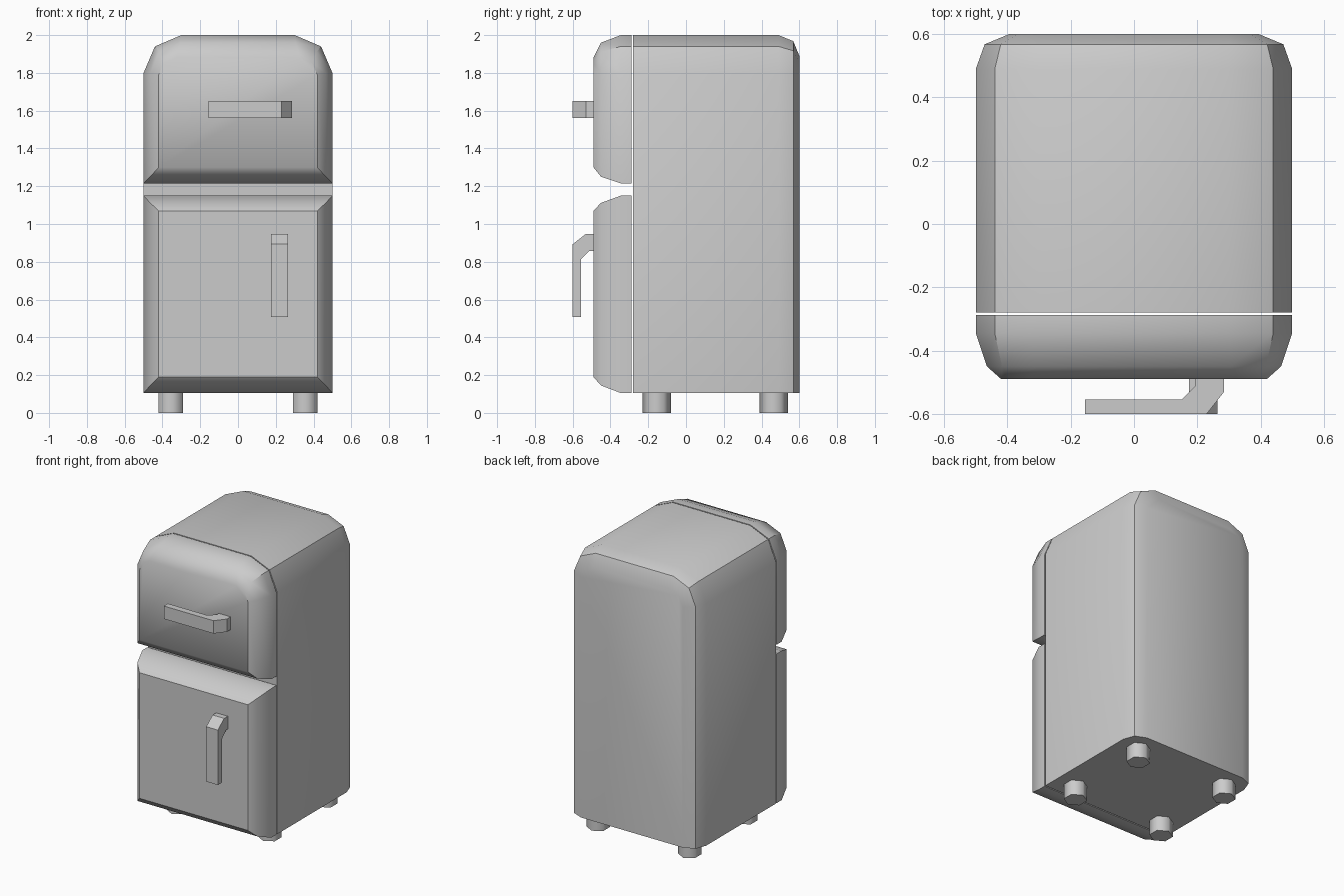
import bpy, bmesh
from math import radians

if "Cube" in bpy.data.objects:
    bpy.data.objects.remove(bpy.data.objects["Cube"])


def finish(bm, name, angle=40):
    bmesh.ops.recalc_face_normals(bm, faces=bm.faces)
    mesh = bpy.data.meshes.new(name)
    bm.to_mesh(mesh)
    bm.free()
    mesh.shade_smooth()
    mesh.set_sharp_from_angle(angle=radians(angle))
    obj = bpy.data.objects.new(name, mesh)
    bpy.context.collection.objects.link(obj)
    return obj


def outline(half, bottom, top, corner):
    """Front outline, with chamfer-rounded upper corners if corner > 0."""
    right = [(half, bottom), (half, top - corner)]
    if corner:
        c = 0.3 * corner
        right += [(half - c, top - c), (half - corner, top)]
    return right + [(-x, z) for x, z in reversed(right)]


def loft(name, sections):
    """Skin through sections (y, half width, bottom, top, corner) and cap both ends."""
    bm = bmesh.new()
    rings = [[bm.verts.new((x, y, z)) for x, z in outline(*s)] for y, *s in sections]
    for a, b in zip(rings, rings[1:]):
        for i in range(len(a)):
            j = (i + 1) % len(a)
            bm.faces.new((a[i], a[j], b[j], b[i]))
    bm.faces.new(rings[0])
    bm.faces.new(rings[-1])
    return finish(bm, name)


# Cabinet with rounded top and back edges
loft("cabinet", [
    (-0.28, 0.50, 0.105, 2.00, 0.20),
    (0.49, 0.50, 0.105, 2.00, 0.20),
    (0.568, 0.472, 0.105, 1.968, 0.17),
    (0.60, 0.395, 0.105, 1.89, 0.10)])

# Freezer door
loft("upper_door", [
    (-0.288, 0.50, 1.215, 2.00, 0.20),
    (-0.345, 0.50, 1.215, 2.00, 0.20),
    (-0.45, 0.465, 1.25, 1.96, 0.16),
    (-0.49, 0.42, 1.30, 1.88, 0.09)])

# Main door
loft("lower_door", [
    (-0.288, 0.50, 0.105, 1.15, 0),
    (-0.345, 0.50, 0.105, 1.15, 0),
    (-0.45, 0.465, 0.145, 1.112, 0),
    (-0.49, 0.42, 0.19, 1.07, 0)])

# Hooked handles: profile is (distance along, y)
HOOK = [(0.44, -0.485), (0.44, -0.53), (0.385, -0.60), (0, -0.60),
        (0, -0.555), (0.305, -0.555), (0.35, -0.51), (0.35, -0.485)]


def handle(name, place):
    bm = bmesh.new()
    face = bm.faces.new([bm.verts.new(place(t, y, 0)) for t, y in HOOK])
    out = bmesh.ops.extrude_face_region(bm, geom=[face])["geom"]
    moved = [v for v in out if isinstance(v, bmesh.types.BMVert)]
    bmesh.ops.translate(bm, verts=moved, vec=place(0, 0, 0.09) - place(0, 0, 0))
    finish(bm, name, 20)


from mathutils import Vector
handle("upper_handle", lambda t, y, w: Vector((t - 0.155, y, 1.56 + w)))
handle("lower_handle", lambda t, y, w: Vector((0.174 + w, y, 0.508 + t)))

# Hexagonal feet
for side, x in (("left", -0.355), ("right", 0.355)):
    for end, y in (("front", -0.155), ("back", 0.465)):
        bpy.ops.mesh.primitive_cylinder_add(vertices=6, radius=0.075, depth=0.11,
                                            location=(x, y, 0.055))
        foot = bpy.context.object
        foot.name = f"{end}_{side}_foot"
        foot.data.shade_smooth()
        foot.data.set_sharp_from_angle(angle=radians(65))
